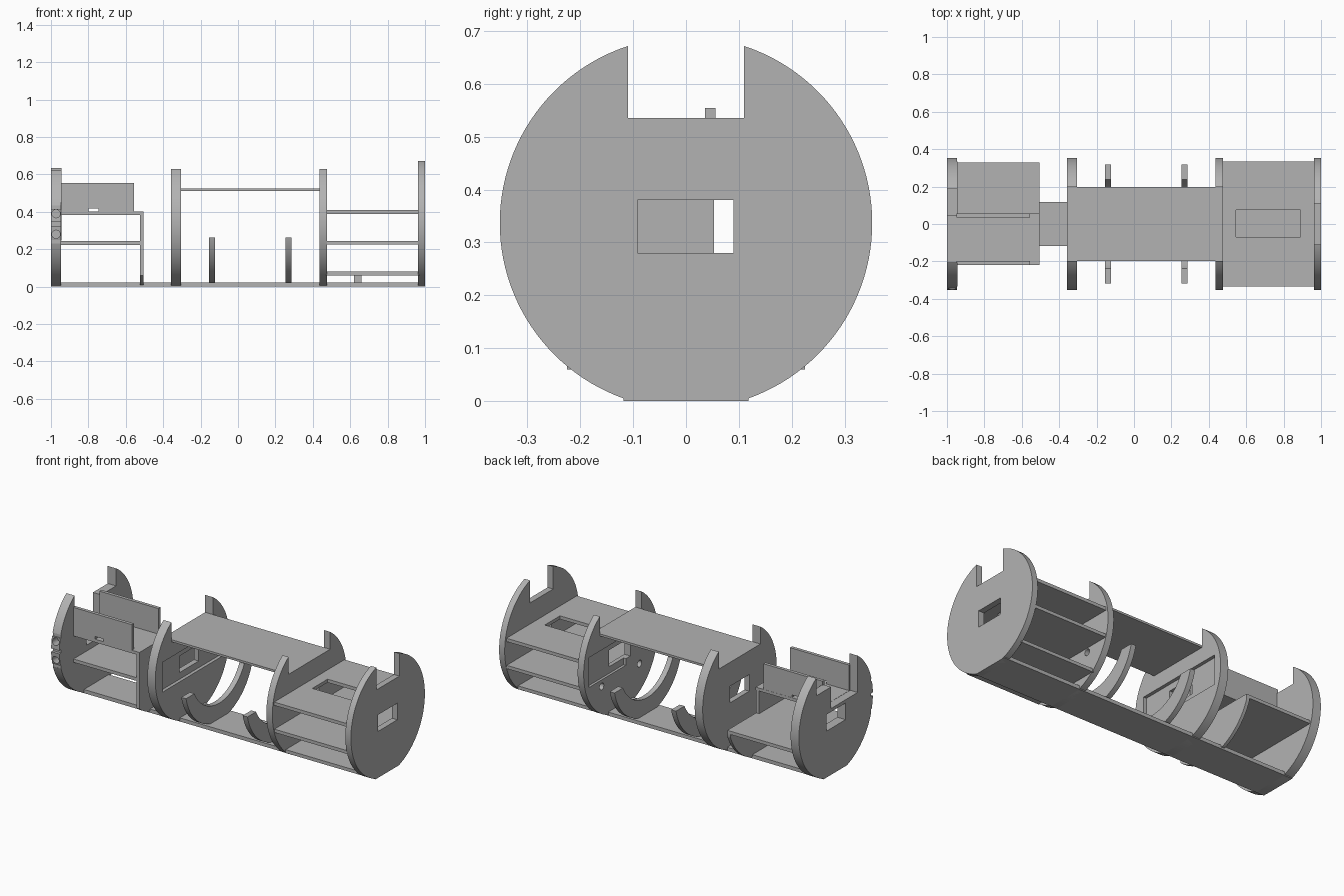
import bpy, math

if "Cube" in bpy.data.objects:
    bpy.data.objects.remove(bpy.data.objects["Cube"])

CZ, R = 0.337, 0.3525      # hull section centre height and radius

grey = bpy.data.materials.new("plain grey")
grey.use_nodes = True
grey.diffuse_color = (0.45, 0.45, 0.45, 1)
grey.node_tree.nodes["Principled BSDF"].inputs["Base Color"].default_value = grey.diffuse_color


def box(name, x, y, z):
    """Box spanning three (min, max) ranges."""
    bpy.ops.mesh.primitive_cube_add(size=1, location=[sum(r) / 2 for r in (x, y, z)])
    ob = bpy.context.object
    ob.scale = [r[1] - r[0] for r in (x, y, z)]
    bpy.ops.object.transform_apply(location=True, rotation=True, scale=True)
    ob.name = name
    ob.data.materials.append(grey)
    return ob


def disc(name, x, y=0, z=CZ, r=R, axis="x", sides=128):
    """Cylinder along x (x is a range), or along y (y is a range)."""
    if axis == "x":
        span, loc, rot = x, (sum(x) / 2, y, z), (0, math.pi / 2, 0)
    else:
        span, loc, rot = y, (x, sum(y) / 2, z), (math.pi / 2, 0, 0)
    bpy.ops.mesh.primitive_cylinder_add(vertices=sides, radius=r, depth=span[1] - span[0],
                                        location=loc, rotation=rot)
    ob = bpy.context.object
    bpy.ops.object.transform_apply(location=True, rotation=True, scale=True)
    ob.name = name
    ob.data.materials.append(grey)
    return ob


def combine(ob, tool, operation="DIFFERENCE"):
    tool.hide_render = True
    bpy.ops.object.select_all(action="DESELECT")
    bpy.context.view_layer.objects.active = ob
    ob.select_set(True)
    mod = ob.modifiers.new("cut", "BOOLEAN")
    mod.operation, mod.object, mod.solver = operation, tool, "EXACT"
    bpy.ops.object.modifier_apply(modifier=mod.name)
    bpy.data.objects.remove(tool)


def smooth(ob):
    bpy.ops.object.select_all(action="DESELECT")
    bpy.context.view_layer.objects.active = ob
    ob.select_set(True)
    bpy.ops.object.shade_smooth_by_angle(angle=math.radians(30))


def bulkhead(name, x, notches, window=True):
    """Round wall with a flat foot, top notches (y0, y1, floor) and a window."""
    ob = disc(name, x)
    wide = (x[0] - 0.1, x[1] + 0.1)
    combine(ob, box("cutter", wide, (-1, 1), (-1, 0)))
    for y0, y1, floor in notches:
        combine(ob, box("cutter", wide, (y0, y1), (floor, 1)))
    if window:
        combine(ob, box("cutter", wide, (-0.092, 0.09), (0.28, 0.38)))
    return ob


# Base plate
box("base_plate", (-0.999, 0.999), (-0.118, 0.118), (0, 0.022))

# Right end wall with rim grooves and two sockets
end = bulkhead("right_end_wall", (-1, -0.945), [(-0.207, 0.046, 0.4), (0.045, 0.187, 0.53)])
for z in (0.28, 0.39):
    combine(end, disc("cutter", -0.973, (-0.5, -0.3), z, 0.022, "y", 24))
for z in (0.24, 0.335, 0.425):
    combine(end, box("cutter", (-1.1, -0.9), (-0.5, -0.335), (z - 0.01, z + 0.01)))
smooth(end)

# Middle walls with shallow recesses facing each other
wall = bulkhead("right_middle_wall", (-0.358, -0.305), [(-0.198, 0.198, 0.511)])
combine(wall, box("cutter", (-0.325, -0.2), (-0.285, 0.3), (0.24, 0.42)))
smooth(wall)

wall = bulkhead("left_middle_wall", (0.436, 0.476), [(-0.198, 0.198, 0.511)])
combine(wall, box("cutter", (0.3, 0.451), (-0.05, 0.3), (0.24, 0.42)))
for y in (-0.18, 0.18):
    combine(wall, disc("cutter", (0.3, 0.6), y, 0.2, 0.02, sides=24))
smooth(wall)

# Left end wall
smooth(bulkhead("left_end_wall", (0.963, 1), [(-0.11, 0.11, 0.536)]))

# Deck over the middle bay
box("middle_deck", (-0.358, 0.476), (-0.198, 0.198), (0.511, 0.524))

# Cradles in the middle bay
for i, x in enumerate((-0.14, 0.27)):
    cradle = disc(f"cradle_{i + 1}", (x - 0.016, x + 0.016), r=0.327)
    combine(cradle, box("cutter", (x - 1, x + 1), (-1, 1), (0.262, 1)))
    combine(cradle, disc("cutter", (x - 1, x + 1), z=0.38, r=0.265))
    smooth(cradle)

# Shelves of the left bay
for name, half, z in (("lower", 0.225, 0.06), ("middle", 0.333, 0.225), ("upper", 0.335, 0.389)):
    shelf = box(f"left_{name}_shelf", (0.47, 0.97), (-half, half), (z, z + 0.02))
    if name == "upper":
        combine(shelf, box("cutter", (0.545, 0.89), (-0.07, 0.075), (0.3, 0.5)))
box("shelf_post", (0.62, 0.66), (-0.02, 0.02), (0.02, 0.062))

# Right bay: shelves and the stepped wall under them
box("right_lower_shelf", (-0.95, -0.505), (-0.218, 0.328), (0.224, 0.244))
box("right_upper_shelf", (-0.95, -0.505), (-0.218, 0.057), (0.383, 0.401))
box("bay_wall_upper", (-0.525, -0.505), (-0.218, 0.053), (0.24, 0.39))
lower = box("bay_wall_lower", (-0.525, -0.505), (-0.218, 0.328), (0.01, 0.23))
combine(lower, disc("tool", (-0.7, -0.3)), "INTERSECT")
smooth(lower)

# Slotted side plates of the tray
for name, y in (("front", -0.218), ("back", 0.036)):
    side = box(f"tray_{name}_plate", (-0.95, -0.555), (y, y + 0.02), (0.395, 0.555))
    combine(side, box("cutter", (-0.8, -0.745), (y - 0.1, y + 0.1), (0.402, 0.418)))
